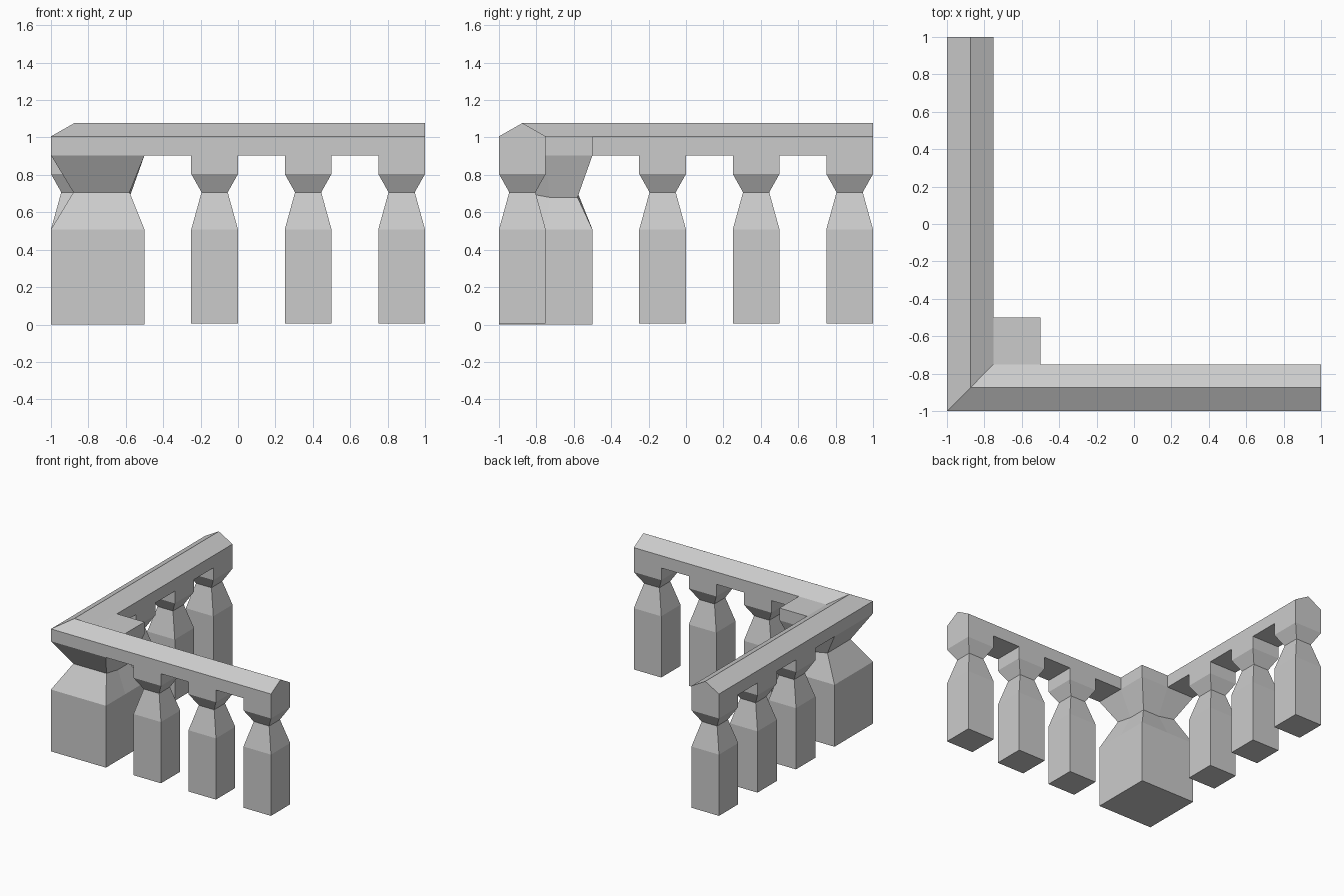
import bpy, bmesh

if "Cube" in bpy.data.objects:
    bpy.data.objects.remove(bpy.data.objects["Cube"])

# Shared heights: base, shoulder, waist, flare, rail bottom, eave, ridge
BASE, SHOULDER, WAIST, FLARE, RAIL, EAVE, RIDGE = 0.005, 0.508, 0.707, 0.805, 0.905, 1.006, 1.077


def finish(name, bm):
    bmesh.ops.remove_doubles(bm, verts=bm.verts, dist=1e-4)
    bmesh.ops.recalc_face_normals(bm, faces=bm.faces)
    mesh = bpy.data.meshes.new(name)
    bm.to_mesh(mesh)
    bm.free()
    obj = bpy.data.objects.new(name, mesh)
    bpy.context.collection.objects.link(obj)
    return obj


def face(bm, pts):
    bm.faces.new([bm.verts.new(p) for p in pts])


def stack(bm, rings):
    """Join rings of points with side faces and close the bottom."""
    face(bm, rings[0])
    for lo, hi in zip(rings, rings[1:]):
        for i in range(len(lo)):
            j = (i + 1) % len(lo)
            face(bm, [lo[i], lo[j], hi[j], hi[i]])


# Small balusters: square, pinched at the waist, open where they join the rail
def baluster(name, cx, cy):
    bm = bmesh.new()
    profile = [(0.125, BASE), (0.125, SHOULDER), (0.07, WAIST), (0.125, FLARE), (0.125, RAIL)]
    stack(bm, [[(cx + sx * r, cy + sy * r, z) for sx, sy in ((-1, -1), (1, -1), (1, 1), (-1, 1))]
               for r, z in profile])
    finish(name, bm)


for n, t in enumerate((-0.125, 0.375, 0.875), 1):
    baluster(f"front_baluster_{n}", t, -0.875)
    baluster(f"side_baluster_{n}", -0.875, t)

# Corner post: twice as wide, waist dips slightly on the two inner sides
bm = bmesh.new()
outline = [(-1, -1), (-.75, -1), (-.5, -1), (-.5, -.75), (-.5, -.5), (-.75, -.5), (-1, -.5), (-1, -.75)]
waist = [(-0.73 + (x + 0.75) * 0.6, -0.73 + (y + 0.75) * 0.6, 0.68 if i in (3, 4, 5) else WAIST)
         for i, (x, y) in enumerate(outline)]
stack(bm, [[(x, y, 0) for x, y in outline], [(x, y, SHOULDER) for x, y in outline],
           waist, [(x, y, RAIL) for x, y in outline]])
# Cap block filling the inside of the rail corner
for a, b in ((3, 4), (4, 5)):
    face(bm, [(*outline[a], RAIL), (*outline[b], RAIL), (*outline[b], EAVE), (*outline[a], EAVE)])
face(bm, [(-.75, -.75, EAVE)] + [(*outline[i], EAVE) for i in (3, 4, 5)])
finish("corner_post", bm)

# Handrail: gabled section run along both arms, mitred at the corner
section = [(-1, RAIL), (-1, EAVE), (-0.875, RIDGE), (-0.75, EAVE), (-0.75, RAIL)]
stations = [-0.5 + 0.25 * i for i in range(7)]
bm = bmesh.new()
for swap in (False, True):
    def place(t, o, z):
        return (o, t, z) if swap else (t, o, z)
    loops = [[place(o, o, z) for o, z in section]]
    loops += [[place(t, o, z) for o, z in section] for t in stations]
    for k, (a, b) in enumerate(zip(loops, loops[1:])):
        # corner segment: outer side and slopes only; bottom only between balusters
        sides = range(3) if k == 0 else range(5 if k % 2 else 4)
        for i in sides:
            j = (i + 1) % 5
            face(bm, [a[i], b[i], b[j], a[j]])
    face(bm, loops[-1])
finish("handrail", bm)
